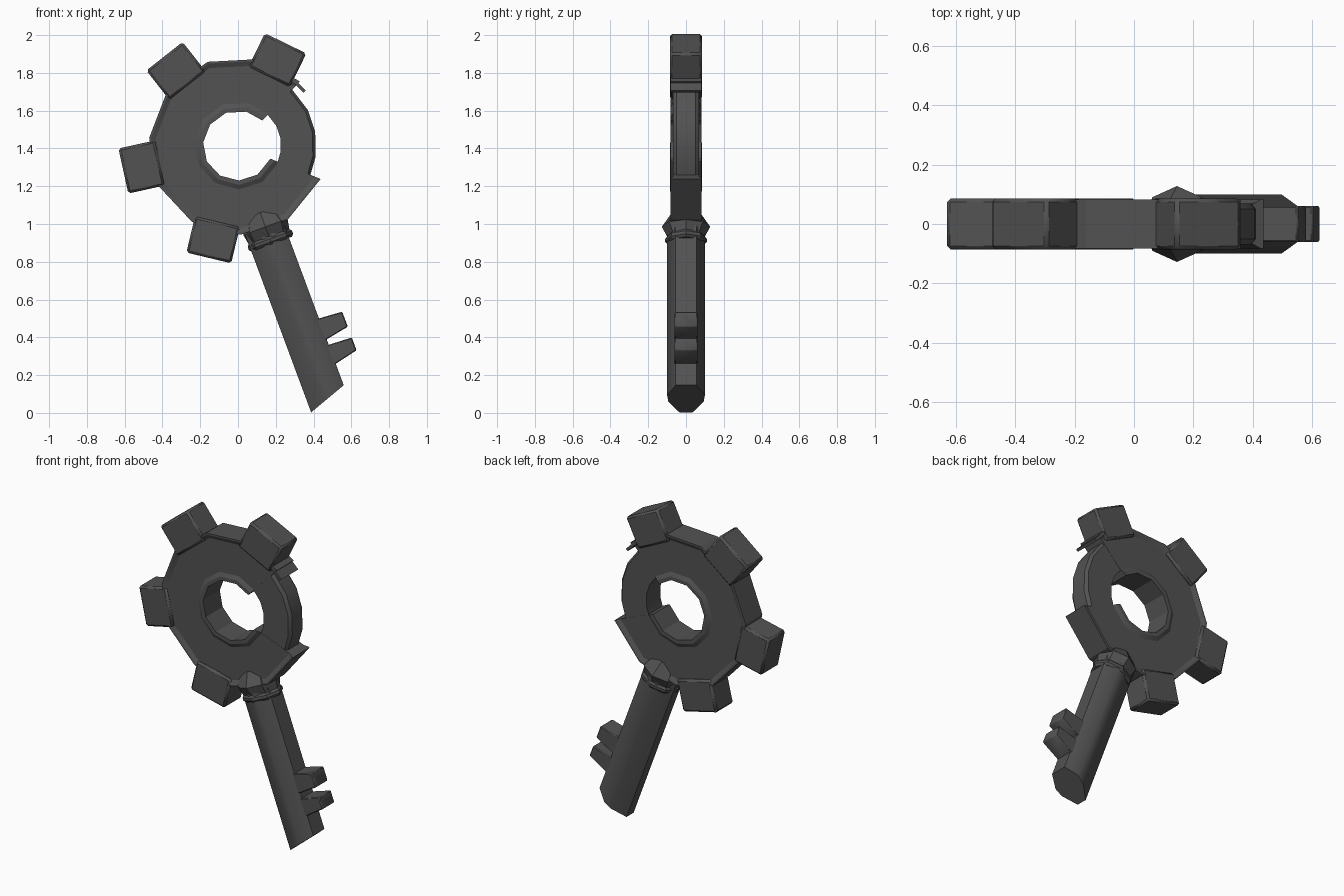
import bpy, bmesh, math
from mathutils import Vector

cube = bpy.data.objects.get("Cube")
if cube:
    bpy.data.objects.remove(cube, do_unlink=True)

iron = bpy.data.materials.new("dark_iron")
iron.use_nodes = True
grey = (0.085, 0.085, 0.085, 1)
iron.diffuse_color = grey
bsdf = iron.node_tree.nodes["Principled BSDF"]
bsdf.inputs["Base Color"].default_value = grey
bsdf.inputs["Roughness"].default_value = 0.7

RING_CENTRE = Vector((0, 0, 1.415))
TEETH_CENTRE = Vector((-0.014, 0, 1.411))


def loft(name, sections, bevel=0, smooth=40):
    """Skin a list of equal-length closed cross-sections and cap both ends."""
    bm = bmesh.new()
    rows = [[bm.verts.new(p) for p in s] for s in sections]
    n = len(rows[0])
    for a, b in zip(rows, rows[1:]):
        for i in range(n):
            j = (i + 1) % n
            bm.faces.new((a[i], a[j], b[j], b[i]))
    bm.faces.new(rows[0])
    bm.faces.new(rows[-1])
    bmesh.ops.recalc_face_normals(bm, faces=bm.faces)
    if bevel:
        bmesh.ops.bevel(bm, geom=bm.edges[:], offset=bevel, segments=1,
                        affect='EDGES', profile=0.5)
    mesh = bpy.data.meshes.new(name)
    bm.to_mesh(mesh)
    bm.free()
    obj = bpy.data.objects.new(name, mesh)
    bpy.context.collection.objects.link(obj)
    mesh.materials.append(iron)
    bpy.ops.object.select_all(action='DESELECT')
    obj.select_set(True)
    bpy.context.view_layer.objects.active = obj
    bpy.ops.object.shade_smooth_by_angle(angle=math.radians(smooth))
    return obj


def outward(deg):
    return Vector((math.cos(math.radians(deg)), 0, math.sin(math.radians(deg))))


def mirrored(half):
    """Close a half profile across y = 0."""
    return half + [(r, -y) for r, y in reversed(half)]


def sweep(name, half, angles):
    """Sweep a (radius, depth) half profile around the ring centre."""
    loft(name, [[RING_CENTRE + outward(a) * r + Vector((0, y, 0))
                 for r, y in mirrored(half)] for a in angles], smooth=20)


# Gear ring: raised inner and outer rims, broken open on one side
sweep("gear_ring",
      [(0.472, 0.083), (0.462, 0.083), (0.437, 0.07),
       (0.232, 0.07), (0.208, 0.083), (0.185, 0.083)],
      [46, 76, 110, 143, 175, 207, 239, 271.5, 304, 338])

# Thinner worn piece that bridges the break
sweep("worn_ring_segment", [(0.415, 0.05), (0.4, 0.069), (0.228, 0.069)],
      [-24, -8, 10, 27, 48])

# Sliver of rim left hanging past the break
sweep("rim_flake", [(0.462, 0.083), (0.445, 0.083)], [50, 39])

# Gear teeth
for k in range(4):
    out = outward(64 + 64.2 * k)
    side = Vector((-out.z, 0, out.x))
    block = [[TEETH_CENTRE + out * r + side * w * 0.122 + Vector((0, d * 0.086, 0))
              for w, d in ((-1, -1), (1, -1), (1, 1), (-1, 1))]
             for r in (0.41, 0.607)]
    loft(f"gear_tooth_{k + 1}", block, bevel=0.012)

# Shaft frame: s runs down the shaft, a runs across it
ORIGIN = Vector((0.145, 0, 0.985))
ALONG = Vector((0.348, 0, -0.937))
ACROSS = Vector((0.937, 0, 0.348))


def at(a, y, s):
    return ORIGIN + ACROSS * a + ALONG * s + Vector((0, y, 0))


# Shaft with a slanted tip
section = mirrored([(-0.115, 0.035), (-0.03, 0.094), (0.02, 0.1), (0.097, 0.055)])
loft("shaft", [[at(a, y, 0.0) for a, y in section],
               [at(a, y, 0.965 - 0.353 * a) for a, y in section]], smooth=45)


def band(name, profile):
    """Eight-sided collar from (position, half width, half depth) rings."""
    turn = [math.radians(45 * i) for i in range(8)]
    loft(name, [[at(w * math.cos(t), d * math.sin(t), s) for t in turn]
                for s, w, d in profile], smooth=30)


# Flared collar and the thin ring under it
band("collar", [(-0.08, 0.095, 0.075), (0.0, 0.125, 0.128), (0.055, 0.115, 0.1)])
band("collar_ring", [(0.055, 0.115, 0.1), (0.068, 0.125, 0.11),
                     (0.085, 0.125, 0.11), (0.098, 0.114, 0.098)])

# Key bits: tapered blocks on the shaft
for name, root, tip in (("upper_bit", (0.55, 0.68), (0.563, 0.648)),
                        ("lower_bit", (0.70, 0.82), (0.709, 0.781))):
    loft(name, [[at(a, y, s) for s, y in
                 ((s0, -0.06), (s1, -0.06), (s1, 0.06), (s0, 0.06))]
                for a, (s0, s1) in ((0.05, root), (0.225, tip))], bevel=0.005)
